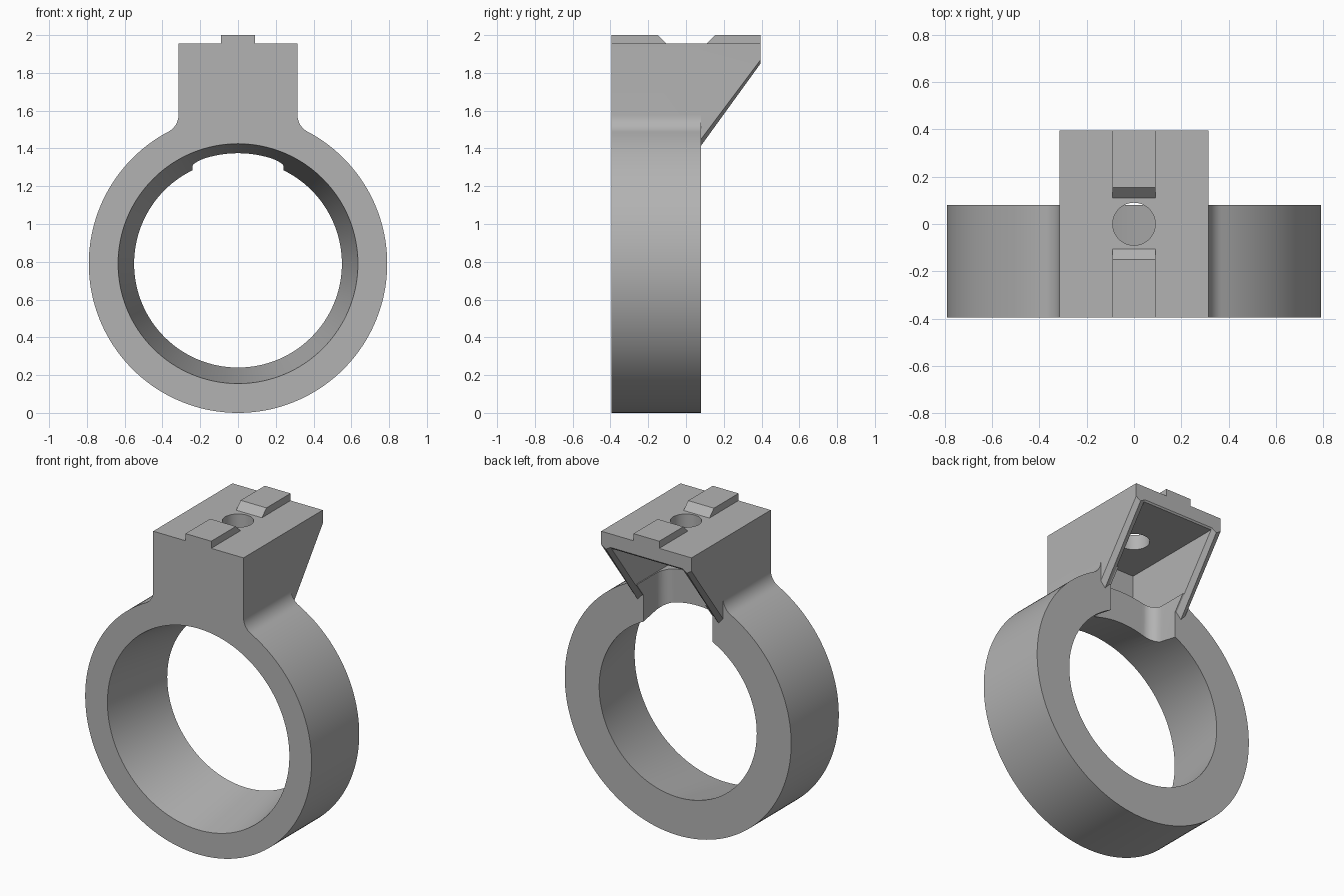
import bpy, bmesh, math
from mathutils import Vector

if "Cube" in bpy.data.objects:
    bpy.data.objects.remove(bpy.data.objects["Cube"])

grey = bpy.data.materials.new("plain grey")
grey.diffuse_color = (0.45, 0.45, 0.45, 1)
grey.use_nodes = True
grey.node_tree.nodes["Principled BSDF"].inputs["Base Color"].default_value = grey.diffuse_color

ZC, R = 0.79, 0.79            # ring centre height and outer radius
FRONT, RING_BACK, BACK = -0.395, 0.08, 0.395
W = 0.315                     # half width of the block


def make(name, bm):
    bmesh.ops.recalc_face_normals(bm, faces=bm.faces)
    me = bpy.data.meshes.new(name)
    bm.to_mesh(me)
    bm.free()
    me.materials.append(grey)
    ob = bpy.data.objects.new(name, me)
    bpy.context.collection.objects.link(ob)
    return ob


def loft(name, a, b):
    """Solid between two matching outlines."""
    bm = bmesh.new()
    va, vb = [[bm.verts.new(p) for p in pts] for pts in (a, b)]
    bm.faces.new(va)
    bm.faces.new(vb[::-1])
    n = len(va)
    for i in range(n):
        bm.faces.new((va[i], vb[i], vb[(i + 1) % n], va[(i + 1) % n]))
    return make(name, bm)


def prism(name, pts, axis, lo, hi):
    """Extrude a 2D outline along x, y or z."""
    def put(p, d):
        q = list(p)
        q.insert("xyz".index(axis), d)
        return Vector(q)
    return loft(name, [put(p, lo) for p in pts], [put(p, hi) for p in pts])


def arc(cx, cy, r, a0, a1, n):
    return [(cx + r * math.cos(a0 + (a1 - a0) * i / n),
             cy + r * math.sin(a0 + (a1 - a0) * i / n)) for i in range(n + 1)]


def boolean(ob, other, op):
    m = ob.modifiers.new(op.lower(), 'BOOLEAN')
    m.operation, m.solver, m.object = op, 'EXACT', other
    bpy.context.view_layer.objects.active = ob
    bpy.ops.object.modifier_apply(modifier=m.name)
    bpy.data.objects.remove(other)


# Ring with filleted neck
F = 0.1
fx = W + F
fz = ZC + math.sqrt((R + F) ** 2 - fx ** 2)
ang = math.atan2(fz - ZC, fx)
right = arc(0, ZC, R, -math.pi / 2, ang, 72)
right += arc(fx, fz, F, ang + math.pi, math.pi, 10)[1:] + [(W, 1.955)]
left = [(-x, z) for x, z in right[:0:-1]]
body = prism("ring_mount", right + left, "y", FRONT, RING_BACK)

# Overhanging block with sloped underside
block = prism("block", [(-0.2, 1.5), (-0.2, 1.955), (BACK, 1.955), (BACK, 1.87),
                        (RING_BACK, 1.45), (0.0, 1.45)], "x", -W, W)
boolean(body, block, 'UNION')

# Tapered bore
def bore_ring(y):
    r = 0.635 - 0.085 * (y - FRONT) / (RING_BACK - FRONT)
    return [(x, y, z) for x, z in arc(0, ZC, r, 0, 2 * math.pi, 128)[:-1]]
boolean(body, loft("bore", bore_ring(-0.5), bore_ring(0.2)), 'DIFFERENCE')

# Hollow inside the block, resting on the ring's outer curve
a = math.acos(0.25 / R)
cavity = arc(0, ZC, R, math.pi - a, a, 20) + [(0.25, 1.86), (-0.25, 1.86)]
boolean(body, prism("cavity", cavity, "y", -0.306, 0.6), 'DIFFERENCE')

# Round-cornered slot through the ring
c, h, y0 = 0.075, 0.24, -0.115
slot = [(h, 0.6), (-h, 0.6)] + arc(-h + c, y0 + c, c, math.pi, 1.5 * math.pi, 10)
slot += arc(h - c, y0 + c, c, -math.pi / 2, 0, 10)
boolean(body, prism("slot", slot, "z", 1.0, 1.7), 'DIFFERENCE')

# Screw hole in the top plate
hole = arc(0, 0, 0.09, 0, 2 * math.pi, 48)[:-1]
boolean(body, prism("hole", hole, "z", 1.8, 2.1), 'DIFFERENCE')

# Key tabs on top
tabs = [prism("front_tab", [(FRONT, 1.955), (FRONT, 2.0), (-0.15, 2.0), (-0.105, 1.955)],
              "x", -0.09, 0.09),
        prism("back_tab", [(BACK, 1.955), (BACK, 2.0), (0.155, 2.0), (0.11, 1.955)],
              "x", -0.09, 0.09)]

# Pointed ridges along the sloped wall edges
for s, side in ((1, "right"), (-1, "left")):
    def tri(y, z, drop):
        return [(s * 0.25, y, z), (s * W, y, z), (s * 0.2825, y, z - drop)]
    tabs.append(loft(side + "_ridge", tri(RING_BACK, 1.45, 0.035), tri(BACK, 1.87, 0.02)))

# Smooth the curved faces, keep corners sharp
bpy.ops.object.select_all(action='DESELECT')
body.select_set(True)
bpy.context.view_layer.objects.active = body
bpy.ops.object.shade_smooth_by_angle(angle=math.radians(25))
